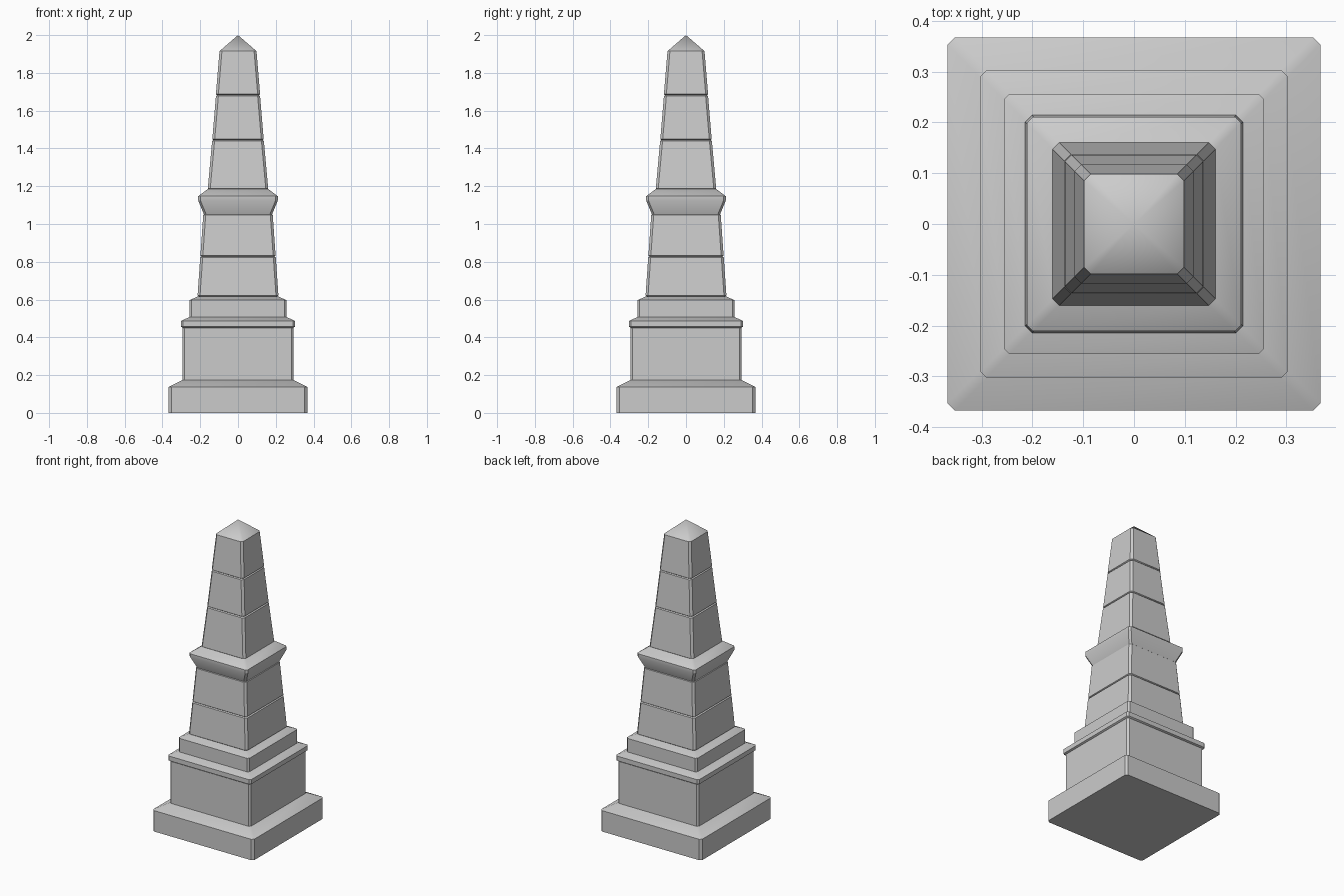
import bpy, bmesh, math

cube = bpy.data.objects.get("Cube")
if cube:
    bpy.data.objects.remove(cube, do_unlink=True)

stone = bpy.data.materials.new("grey_stone")
stone.use_nodes = True
GREY = (0.6, 0.6, 0.6, 1.0)
stone.diffuse_color = GREY
stone.node_tree.nodes["Principled BSDF"].inputs["Base Color"].default_value = GREY


def ring(bm, half, z, cut):
    """Square outline with chamfered corners."""
    inner = half - cut
    corners = []
    for sx, sy in ((1, 1), (-1, 1), (-1, -1), (1, -1)):
        pair = [(sx * half, sy * inner), (sx * inner, sy * half)]
        corners += pair if sx * sy > 0 else pair[::-1]
    return [bm.verts.new((x, y, z)) for x, y in corners]


def block(name, profile, cut, tip=None):
    """Stack square outlines along a (half width, height) profile."""
    bm = bmesh.new()
    rings = [ring(bm, half, z, cut) for half, z in profile]
    bm.faces.new(rings[0][::-1])
    for low, high in zip(rings, rings[1:]):
        for i in range(len(low)):
            j = (i + 1) % len(low)
            bm.faces.new((low[i], low[j], high[j], high[i]))
    if tip is None:
        bm.faces.new(rings[-1])
    else:
        apex = bm.verts.new((0, 0, tip))
        top = rings[-1]
        for i in range(len(top)):
            bm.faces.new((top[i], top[(i + 1) % len(top)], apex))
    bmesh.ops.recalc_face_normals(bm, faces=bm.faces)
    mesh = bpy.data.meshes.new(name)
    bm.to_mesh(mesh)
    bm.free()
    mesh.materials.append(stone)
    obj = bpy.data.objects.new(name, mesh)
    bpy.context.collection.objects.link(obj)
    bpy.ops.object.select_all(action='DESELECT')
    obj.select_set(True)
    bpy.context.view_layer.objects.active = obj
    bpy.ops.object.shade_smooth_by_angle(angle=math.radians(30))
    return obj


def shaft_block(name, low, high, cut=0.013, tip=None):
    """Tapered stone with narrow recessed joints above and below."""
    (w0, z0), (w1, z1) = low, high
    rim, lip = 0.006, 0.005
    profile = [(w0 - rim, z0), (w0, z0 + lip)]
    if tip is None:
        profile += [(w1, z1 - lip), (w1 - rim, z1)]
    else:
        profile.append((w1, z1))
    return block(name, profile, cut, tip)


# Stepped base
block("plinth", [(0.367, 0), (0.367, 0.137), (0.293, 0.175)], 0.014)
block("pedestal", [(0.293, 0.175), (0.293, 0.455)], 0.011)
block("pedestal_cornice", [(0.293, 0.45), (0.302, 0.457), (0.302, 0.487), (0.256, 0.508)], 0.011)
block("upper_step", [(0.256, 0.508), (0.256, 0.597), (0.212, 0.617)], 0.011)

# Lower shaft and flared collar
shaft_block("lower_shaft_1", (0.214, 0.617), (0.2, 0.828))
shaft_block("lower_shaft_2", (0.199, 0.828), (0.184, 1.053))
block("collar", [(0.18, 1.05), (0.211, 1.125), (0.211, 1.147), (0.16, 1.185)], 0.012)

# Upper shaft and pointed cap
shaft_block("upper_shaft_1", (0.16, 1.183), (0.137, 1.445))
shaft_block("upper_shaft_2", (0.136, 1.445), (0.117, 1.682))
shaft_block("pointed_top", (0.117, 1.682), (0.098, 1.915), tip=2.0)
